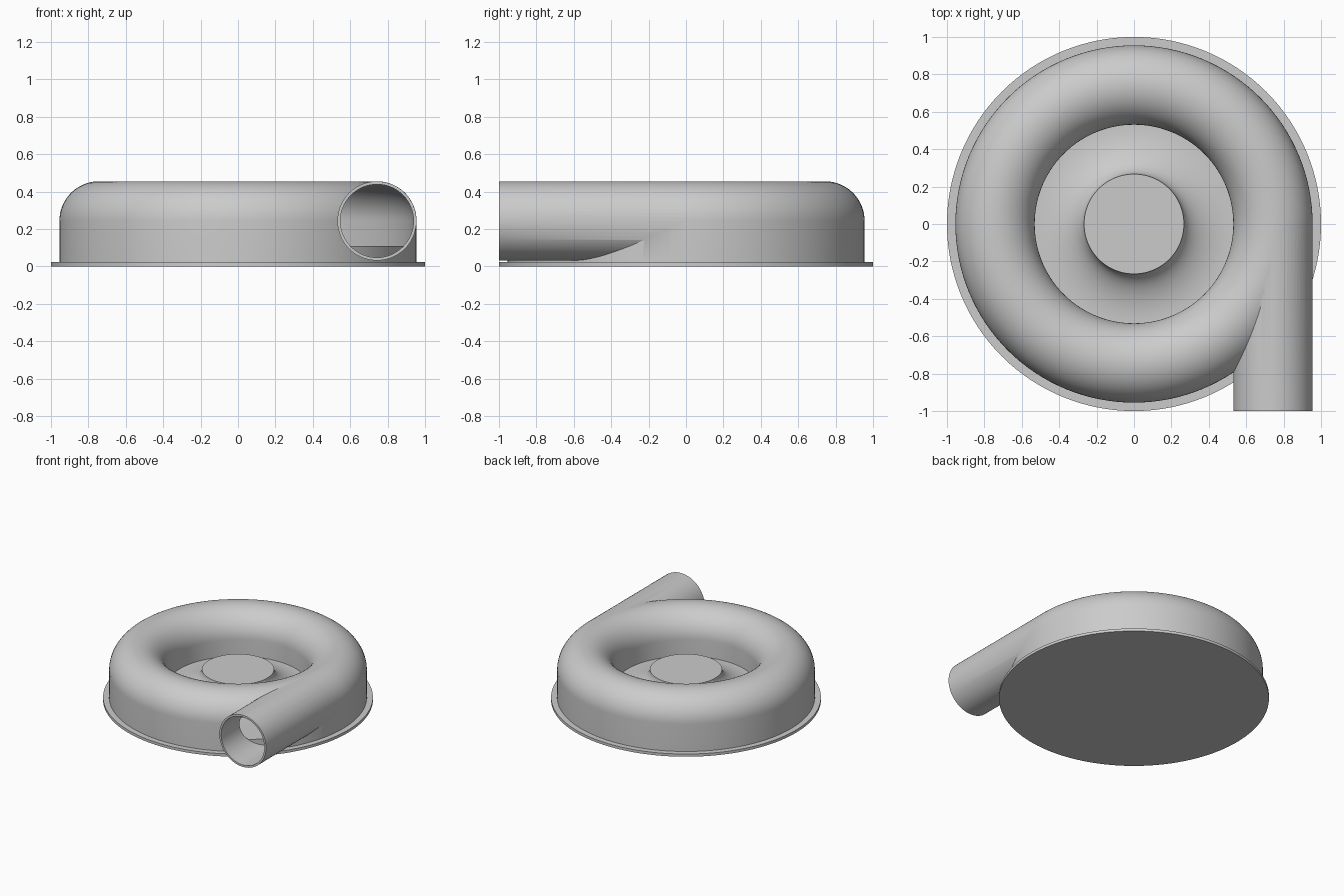
import bpy, bmesh, math
from mathutils import Matrix, Vector

if "Cube" in bpy.data.objects:
    bpy.data.objects.remove(bpy.data.objects["Cube"], do_unlink=True)

SEG = 128
RING, TUBE, MID, WALL = 0.743, 0.212, 0.243, 0.016   # volute ring and tube sizes
PLATE = 0.022

metal = bpy.data.materials.new("grey metal")
metal.use_nodes = True
GREY = (0.6, 0.6, 0.6, 1)
metal.diffuse_color = GREY
metal.node_tree.nodes["Principled BSDF"].inputs["Base Color"].default_value = GREY


def add_object(name, bm):
    bmesh.ops.recalc_face_normals(bm, faces=bm.faces)
    mesh = bpy.data.meshes.new(name)
    bm.to_mesh(mesh)
    bm.free()
    obj = bpy.data.objects.new(name, mesh)
    bpy.context.collection.objects.link(obj)
    mesh.materials.append(metal)
    return obj


def revolve(name, profile, closed=False):
    """Spin an (r, z) profile about z; open profiles start and end on the axis."""
    bm = bmesh.new()
    verts = [bm.verts.new((r, 0, z)) for r, z in profile]
    pairs = list(zip(verts, verts[1:])) + ([(verts[-1], verts[0])] if closed else [])
    edges = [bm.edges.new(p) for p in pairs]
    bmesh.ops.spin(bm, geom=verts + edges, cent=(0, 0, 0), axis=(0, 0, 1),
                   angle=math.tau, steps=SEG, use_merge=True)
    bmesh.ops.remove_doubles(bm, verts=bm.verts, dist=1e-5)
    return add_object(name, bm)


def arch(radius, bottom):
    """Upside-down U section of the volute."""
    arc = [(RING + radius * math.cos(a), MID + radius * math.sin(a))
           for a in (math.pi * i / 32 for i in range(33))]
    return [(RING + radius, bottom)] + arc + [(RING - radius, bottom)]


def tube(name, radius, y0, y1):
    bm = bmesh.new()
    move = Matrix.Translation((RING, (y0 + y1) / 2, MID)) @ Matrix.Rotation(math.pi / 2, 4, "X")
    bmesh.ops.create_cone(bm, cap_ends=True, segments=64, radius1=radius, radius2=radius,
                          depth=y1 - y0, matrix=move)
    return add_object(name, bm)


def combine(obj, other, operation):
    mod = obj.modifiers.new("combine", "BOOLEAN")
    mod.operation, mod.object, mod.solver = operation, other, "EXACT"
    bpy.context.view_layer.objects.active = obj
    bpy.ops.object.modifier_apply(modifier=mod.name)
    bpy.data.objects.remove(other, do_unlink=True)


def smooth(obj):
    bpy.ops.object.select_all(action="DESELECT")
    obj.select_set(True)
    bpy.context.view_layer.objects.active = obj
    bpy.ops.object.shade_smooth_by_angle(angle=math.radians(30))


# Hollow volute with its straight outlet pipe
housing = revolve("volute_housing", arch(TUBE, PLATE - 0.004), closed=True)
combine(housing, tube("outlet", TUBE - 0.0005, -1, 0), "UNION")
hollow = revolve("hollow", arch(TUBE - WALL, -0.05), closed=True)
combine(hollow, tube("bore", TUBE - WALL - 0.0005, -1.1, 0), "UNION")
combine(housing, hollow, "DIFFERENCE")

# Round base plate
base = revolve("base_plate", [(0, 0), (1, 0), (1, PLATE), (0, PLATE)])

# Floor disc with a flared hub rising through the inlet
HUB_R, HUB_Z, FLOOR_Z, FLOOR_R = 0.267, 0.25, 0.108, 0.935
flare = [(HUB_R + 0.26 * (1 - math.cos(a)), HUB_Z - (HUB_Z - FLOOR_Z) * math.sin(a))
         for a in (math.pi / 2 * i / 16 for i in range(17))]
flare = [(0.527 - 0.26 * math.cos(a), HUB_Z - (HUB_Z - FLOOR_Z) * math.sin(a))
         for a in (math.pi / 2 * i / 16 for i in range(17))]
hub = revolve("flared_hub", [(0, HUB_Z)] + flare +
              [(FLOOR_R, FLOOR_Z), (FLOOR_R, PLATE - 0.004), (0, PLATE - 0.004)])

for part in (housing, base, hub):
    smooth(part)
